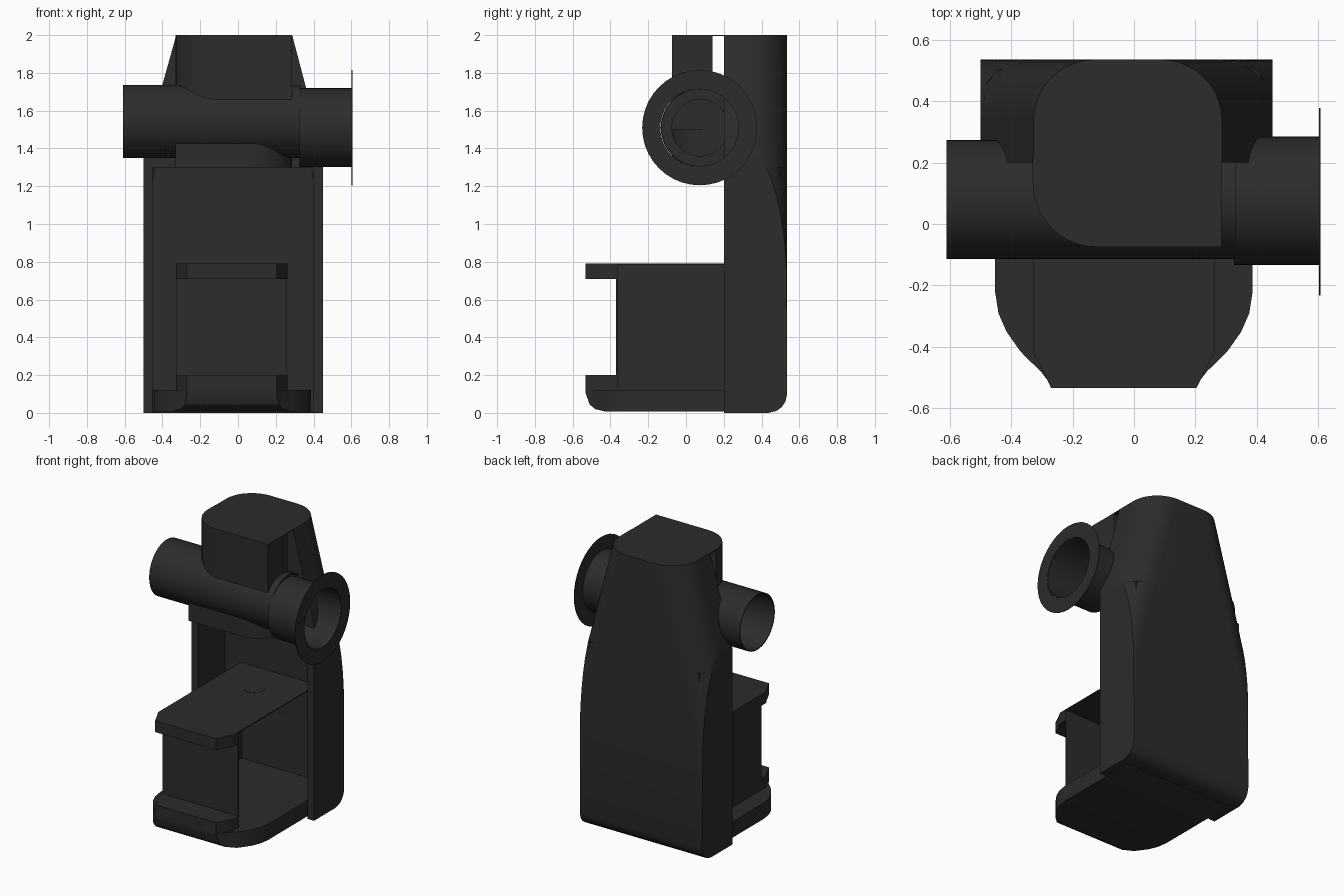
import bpy, math

if "Cube" in bpy.data.objects:
    bpy.data.objects.remove(bpy.data.objects["Cube"])

dark = bpy.data.materials.new("dark_plastic")
dark.diffuse_color = (0.025, 0.025, 0.025, 1)
dark.use_nodes = True
dark.node_tree.nodes["Principled BSDF"].inputs["Base Color"].default_value = dark.diffuse_color
CX = -0.025  # centre line of the body


def make(name, verts, faces):
    me = bpy.data.meshes.new(name)
    me.from_pydata(verts, [], faces)
    ob = bpy.data.objects.new(name, me)
    bpy.context.collection.objects.link(ob)
    me.materials.append(dark)
    bpy.ops.object.select_all(action='DESELECT')
    ob.select_set(True)
    bpy.context.view_layer.objects.active = ob
    bpy.ops.object.mode_set(mode='EDIT')
    bpy.ops.mesh.select_all(action='SELECT')
    bpy.ops.mesh.normals_make_consistent(inside=False)
    bpy.ops.object.mode_set(mode='OBJECT')
    bpy.ops.object.shade_smooth_by_angle(angle=math.radians(30))
    return ob


def loft(name, rings, closed=False):
    n, m = len(rings[0]), len(rings)
    verts = [p for r in rings for p in r]
    faces = [(i * n + j, i * n + (j + 1) % n, (i + 1) % m * n + (j + 1) % n, (i + 1) % m * n + j)
             for i in range(m if closed else m - 1) for j in range(n)]
    if not closed:
        faces += [tuple(range(n)), tuple(range((m - 1) * n, m * n))]
    return make(name, verts, faces)


def prism(name, outline, z0, z1):
    return loft(name, [[(x, y, z) for x, y in outline] for z in (z0, z1)])


def rect(x0, x1, y0, y1):
    return [(x0, y0), (x1, y0), (x1, y1), (x0, y1)]


def arc(cx, cy, r, a0, a1, n=10):
    return [(cx + r * math.cos(math.radians(a0 + (a1 - a0) * i / n)),
             cy + r * math.sin(math.radians(a0 + (a1 - a0) * i / n))) for i in range(n + 1)]


def tube(name, x0, x1, cy, cz, r, inner, n=40):
    prof = [(x0, r), (x1, r), (x1, inner), (x0, inner)]
    rings = []
    for i in range(n):
        a = 2 * math.pi * i / n
        rings.append([(x, cy + q * math.cos(a), cz + q * math.sin(a)) for x, q in prof])
    return loft(name, rings, closed=True)


def fillet(d, r=0.1):
    """Inset of a quarter-round edge at distance d from its start."""
    return r - math.sqrt(max(0, r * r - d * d))


# Back housing: tapered, conically rounded top clipped by the straight side walls
R = 0.2


def back_outline(z):
    w = 0.307 + 0.27 * (2 - z)
    c = min(w, 0.475)
    top = 0.535 - fillet(max(0, 0.1 - z))
    amax = math.asin(max(0.001, min(1, (c - (w - R)) / R)))
    cx = CX + 0.005 * max(0, z - 1.36) / 0.64
    if c <= w - R:
        half = [(c - 0.001 * (10 - i), top) for i in range(11)]
    else:
        half = [(w - R + R * math.sin(amax * i / 10), top - R + R * math.cos(amax * i / 10))
                for i in range(11)]
    pts = [(c, 0.2)] + half[::-1] + [(-x, y) for x, y in half] + [(-c, 0.2)]
    return [(cx + x, y, z) for x, y in pts], top


lower, upper = [], []
for z in (0, 0.01, 0.03, 0.06, 0.1, 0.75, 0.85, 0.95, 1.05, 1.15, 1.25, 1.3):
    o, top = back_outline(z)
    yi = min(0.5, top - 0.03)
    lower.append(o + [(CX + x, y, z) for x, y in
                      ((-0.425, 0.2), (-0.425, yi), (0.425, yi), (0.425, 0.2))])
for z in (1.3, 1.33, 1.355, 1.37, 1.3775, 1.45, 1.6, 1.8, 2):
    upper.append(back_outline(z)[0])
loft("back_housing", lower)
loft("upper_housing", upper)


# Head column: one rounded front corner, one sharp; they swap sides below the tube
def column(y_back, flip=False):
    pts = ([(0.285, y_back), (-0.33, y_back)] + arc(-0.12, 0.135, 0.21, 180, 270)
           + [(0.285, -0.075)])
    return [(-0.045 - x, y) for x, y in pts] if flip else pts


prism("head_column", column(0.14), 1.54, 2)
prism("head_column_core", column(0.2), 1.5, 1.7)
prism("lower_column", column(0.2, True), 1.3, 1.54)
prism("head_cap", column(0.22), 1.994, 2)

# Horizontal tube, wider sleeve and end flange
tube("cross_tube", -0.61, 0.33, 0.08, 1.543, 0.194, 0.188)
tube("sleeve_tube", 0.325, 0.605, 0.075, 1.51, 0.209, 0.203)
tube("end_flange", 0.602, 0.606, 0.073, 1.51, 0.305, 0.209)
tube("sleeve_shoulder", 0.325, 0.329, 0.075, 1.51, 0.207, 0.15)
tube("tube_partition", -0.1, -0.096, 0.08, 1.543, 0.19, 0.02)

# Base foot: cross-sections along y with a rounded lower front edge
rings = []
for y, w in ((-0.533, 0.237), (-0.51, 0.247), (-0.48, 0.27), (-0.43, 0.322),
             (-0.41, 0.34), (-0.35, 0.382), (-0.29, 0.408), (-0.22, 0.419), (0.43, 0.419), (0.5, 0.419)):
    zb = 0.008 + fillet(max(0, -0.433 - y))
    if y > 0.45:
        zb += 0.03
    rings.append([(-0.033 - w, y, zb), (-0.033 + w, y, zb), (-0.033 + w, y, 0.12), (-0.033 - w, y, 0.12)])
loft("base_foot", rings)

# Cradle: chamfered lips, front panel, left wall and top sheet; the right side is open
half = [(0.295, -0.365), (0.295, -0.42), (0.275, -0.455), (0.237, -0.533)]
lip = [(-0.033 + x, y) for x, y in half] + [(-0.033 - x, y) for x, y in half[::-1]]
prism("cradle_lower_lip", lip, 0.12, 0.2)
prism("cradle_upper_lip", lip, 0.71, 0.79)
prism("cradle_front_panel", rect(-0.326, 0.26, -0.37, -0.362), 0.12, 0.788)
prism("cradle_left_wall", rect(-0.327, -0.319, -0.37, 0.5), 0.12, 0.788)
prism("cradle_top_sheet", rect(-0.328, 0.262, -0.366, 0.5), 0.782, 0.79)
prism("cradle_disc", arc(-0.033, 0.23, 0.07, 0, 345, 23), 0.785, 0.7915)
